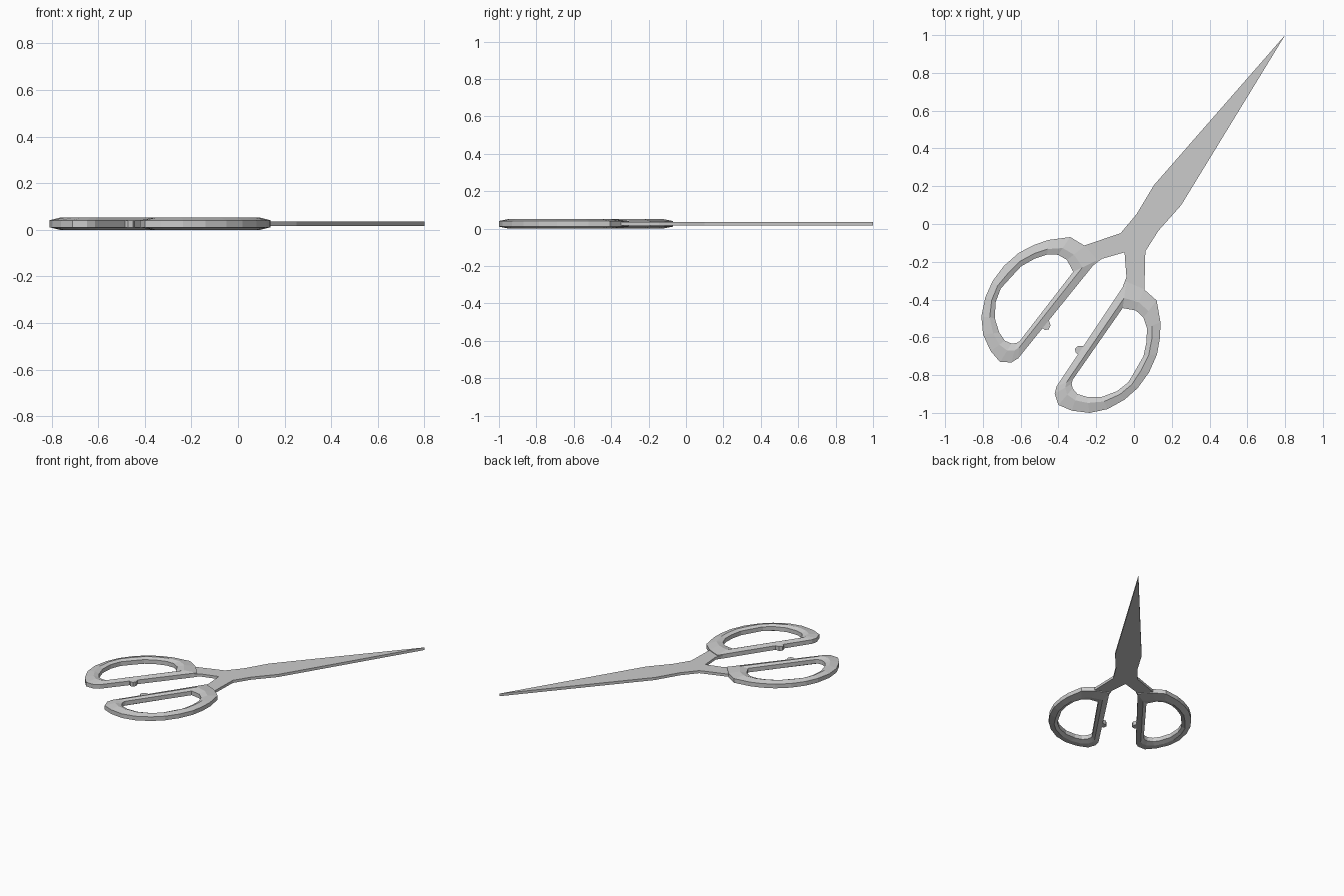
import bpy, bmesh
from mathutils import Vector

if "Cube" in bpy.data.objects:
    bpy.data.objects.remove(bpy.data.objects["Cube"])

# Symmetry axis of the scissors: through the tip, along AXIS
TIP = Vector((0.8, 1.0))
AXIS = Vector((0.592, 0.806)).normalized()


def reflect(p):
    d = Vector(p) - TIP
    return TIP + 2 * AXIS * d.dot(AXIS) - d


def finish(name, bm):
    bmesh.ops.recalc_face_normals(bm, faces=bm.faces)
    me = bpy.data.meshes.new(name)
    bm.to_mesh(me)
    bm.free()
    ob = bpy.data.objects.new(name, me)
    bpy.context.collection.objects.link(ob)
    return ob


def plate(name, pts, z0, z1):
    bm = bmesh.new()
    f = bm.faces.new([bm.verts.new((p[0], p[1], z0)) for p in pts])
    r = bmesh.ops.extrude_face_region(bm, geom=[f])
    top = [v for v in r["geom"] if isinstance(v, bmesh.types.BMVert)]
    bmesh.ops.translate(bm, verts=top, vec=(0, 0, z1 - z0))
    # extrusion can drop the base face, so close it again if needed
    bmesh.ops.holes_fill(bm, edges=bm.edges[:], sides=0)
    return finish(name, bm)


def ring(name, outer, inner):
    # six-sided section: (blend from outer to inner, height)
    section = [(0, .011), (0, .041), (.62, .052), (1, .041), (1, .011), (.62, 0)]
    bm = bmesh.new()
    loops = [[bm.verts.new((*Vector(o).lerp(Vector(i), t), z))
              for o, i in zip(outer, inner)] for t, z in section]
    n = len(outer)
    for a, b in zip(loops, loops[1:] + loops[:1]):
        for k in range(n):
            j = (k + 1) % n
            bm.faces.new((a[k], a[j], b[j], b[k]))
    return finish(name, bm)


# Blade and the two arms, one flat plate
half = [(-.04, -.28), (-.075, -.375), (.03, -.385), (.055, -.35), (.06, -.145),
        (.13, -.035), (.25, .10)]
outline = [(-.05, -.15)] + half + [TIP] + [reflect(p) for p in reversed(half)]
plate("blade", outline, .017, .036)

# Finger loops and their stop bumps
outer = [(-.04, -.305), (.052, -.345), (.12, -.405), (.14, -.52), (.138, -.60),
         (.122, -.69), (.08, -.785), (.02, -.868), (-.05, -.93), (-.14, -.98),
         (-.235, -1.0), (-.33, -.988), (-.40, -.958), (-.42, -.90), (-.41, -.86)]
inner = [(-.06, -.445), (.01, -.458), (.05, -.495), (.068, -.55), (.067, -.62),
         (.05, -.70), (.01, -.77), (-.03, -.838), (-.09, -.885), (-.17, -.915),
         (-.25, -.915), (-.30, -.90), (-.325, -.87), (-.33, -.845), (-.325, -.825)]
bump = [(-.265, -.67), (-.265, -.645), (-.295, -.645), (-.312, -.66),
        (-.31, -.68), (-.28, -.70)]
for side, f in (("right", Vector), ("left", reflect)):
    ring(side + "_finger_loop", [f(p) for p in outer], [f(p) for p in inner])
    plate(side + "_stop_bump", [f(p) for p in bump], .011, .041)
